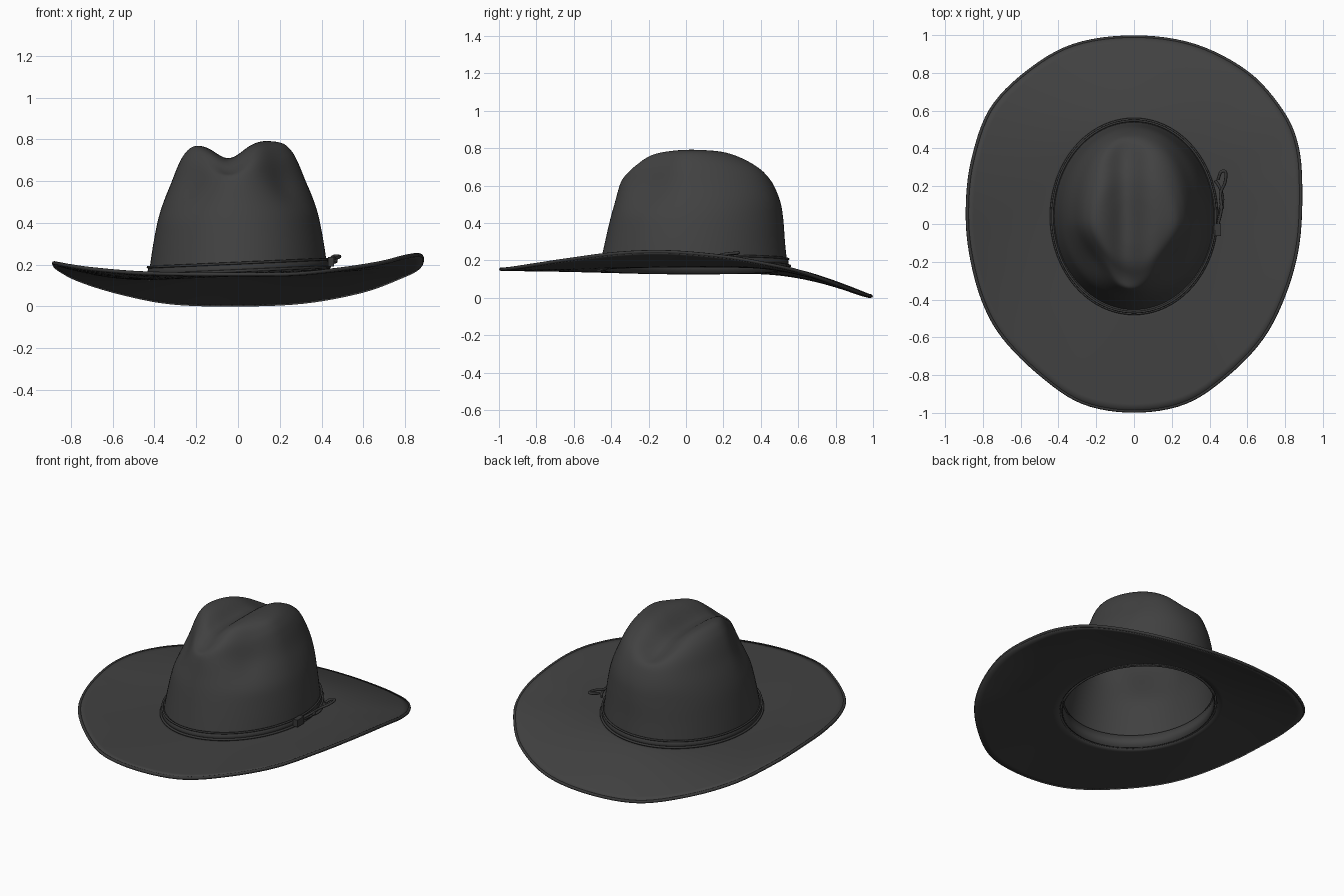
import bpy
import math
from mathutils import Vector

cube = bpy.data.objects.get("Cube")
if cube:
    bpy.data.objects.remove(cube, do_unlink=True)

CY, RX, RY = 0.04, 0.43, 0.505   # head opening centre and radii
SEG = 96


def material(name, value):
    m = bpy.data.materials.new(name)
    m.use_nodes = True
    colour = (value, value, value, 1)
    m.diffuse_color = colour
    bsdf = m.node_tree.nodes["Principled BSDF"]
    bsdf.inputs["Base Color"].default_value = colour
    bsdf.inputs["Roughness"].default_value = 0.9
    return m


felt = material("charcoal felt", 0.053)
trim = material("dark trim", 0.04)


def spline(points, steps, closed):
    """Catmull-Rom resampling of a list of tuples."""
    pts = [Vector(p) for p in points]
    n = len(pts)
    pick = (lambda i: pts[i % n]) if closed else (lambda i: pts[max(0, min(n - 1, i))])
    out = []
    for i in range(n if closed else n - 1):
        a, b, c, d = (pick(i + k) for k in (-1, 0, 1, 2))
        for s in range(steps):
            t = s / steps
            out.append(b + (c - a) * (t / 2) + (a * 2 - b * 5 + c * 4 - d) * (t * t / 2)
                       + (b * 3 - a - c * 3 + d) * (t ** 3 / 2))
    if not closed:
        out.append(pts[-1])
    return out


def loft(name, rings, mat, thickness=0, offset=-1, cap=None):
    """Skin closed rings of equal length, optionally closed by a centre point."""
    n = len(rings[0])
    verts = [p for ring in rings for p in ring]
    faces = [(r * n + i, r * n + (i + 1) % n, (r + 1) * n + (i + 1) % n, (r + 1) * n + i)
             for r in range(len(rings) - 1) for i in range(n)]
    if cap:
        last = len(verts) - n
        verts.append(cap)
        faces += [(last + i, last + (i + 1) % n, len(verts) - 1) for i in range(n)]
    mesh = bpy.data.meshes.new(name)
    mesh.from_pydata(verts, [], faces)
    mesh.materials.append(mat)
    ob = bpy.data.objects.new(name, mesh)
    bpy.context.collection.objects.link(ob)
    if thickness:
        mod = ob.modifiers.new("thickness", "SOLIDIFY")
        mod.thickness, mod.offset = thickness, offset
    bpy.ops.object.select_all(action="DESELECT")
    ob.select_set(True)
    bpy.context.view_layer.objects.active = ob
    bpy.ops.object.shade_smooth_by_angle(angle=math.radians(50))
    return ob


def cord(name, points, radius, closed=False):
    curve = bpy.data.curves.new(name, "CURVE")
    curve.dimensions = "3D"
    curve.bevel_depth, curve.bevel_resolution = radius, 2
    curve.use_fill_caps = True
    s = curve.splines.new("POLY")
    s.points.add(len(points) - 1)
    for p, co in zip(s.points, points):
        p.co = (*co, 1)
    s.use_cyclic_u = closed
    curve.materials.append(trim)
    ob = bpy.data.objects.new(name, curve)
    bpy.context.collection.objects.link(ob)


def smooth(lo, hi, v):
    t = max(0, min(1, (v - lo) / (hi - lo)))
    return t * t * (3 - 2 * t)


def base_z(x):
    return 0.162 + 0.045 * x


# Crown: half width, front y, back y, height
profile = [(0.43, -0.465, 0.545, 0.15), (0.41, -0.435, 0.53, 0.29), (0.385, -0.405, 0.52, 0.42),
           (0.357, -0.38, 0.505, 0.51), (0.32, -0.355, 0.47, 0.6), (0.288, -0.325, 0.42, 0.68),
           (0.258, -0.275, 0.345, 0.735), (0.215, -0.21, 0.25, 0.775), (0.14, -0.13, 0.16, 0.79),
           (0.07, -0.06, 0.09, 0.793), (0.015, 0, 0.035, 0.793)]


def crown_point(row, angle):
    hx, front, back, z = row
    mid = (front + back) / 2
    c, s = math.cos(angle), math.sin(angle)
    high = smooth(0.4, 0.68, z)
    # boxier at the back, pinched at the front
    power = 1 - 0.22 * high * max(0, s)
    x = hx * math.copysign(abs(c) ** power, c)
    y = mid + (back - front) / 2 * s
    x *= 1 - 0.25 * high * smooth(0.02, -0.3, y)
    # lengthwise crease between two ridges
    top = smooth(0.6, 0.75, z)
    crease = 0.082 * top * math.exp(-((x + 0.045) / 0.095) ** 2)
    # hollow on both sides of the front
    dent = 0.03 * high * math.exp(-((abs(x) - 0.22) / 0.08) ** 2 - ((y + 0.2) / 0.12) ** 2)
    tilt = 0.045 * x * (1 - 0.4 * smooth(0.2, 0.7, z))
    return Vector((x, y, z + tilt - crease - dent))


angles = [2 * math.pi * i / SEG for i in range(SEG)]
rows = spline(profile, 5, False)
crown = [[crown_point(row, a) for a in angles] for row in rows]
loft("crown", crown, felt, 0.014, cap=sum(crown[-1], Vector()) / SEG)

# Brim: rim path, counter-clockwise from the front
rim_path = [(0, -0.99, 0.16), (0.27, -0.945, 0.163), (0.49, -0.8, 0.185), (0.68, -0.6, 0.215),
            (0.8, -0.36, 0.245), (0.868, -0.1, 0.253), (0.882, 0.2, 0.228), (0.86, 0.42, 0.19),
            (0.78, 0.6, 0.15), (0.6, 0.8, 0.083), (0.32, 0.945, 0.03), (0, 0.99, 0.016),
            (-0.32, 0.945, 0.026), (-0.57, 0.8, 0.075), (-0.76, 0.6, 0.135), (-0.855, 0.33, 0.185),
            (-0.882, 0.08, 0.212), (-0.865, -0.15, 0.212), (-0.8, -0.4, 0.2), (-0.69, -0.6, 0.185),
            (-0.49, -0.8, 0.168), (-0.27, -0.945, 0.162)]
rim = spline(rim_path, 6, True)


def brim_point(edge, t):
    a = math.atan2((edge.y - CY) / RY, edge.x / RX)
    inner = Vector((RX * 0.98 * math.cos(a), CY + RY * 0.98 * math.sin(a), 0))
    inner.z = base_z(inner.x)
    p = inner.lerp(edge, t)
    bend = 1.9 - 0.6 * max(0, math.sin(a))
    p.z = inner.z + (edge.z - inner.z) * t ** bend
    return p


brim = [[brim_point(e, k / 14) for e in rim] for k in range(14, -1, -1)]
loft("brim", brim, felt, 0.018)
cord("brim_edge", [p - Vector((0, 0, 0.007)) for p in rim], 0.009, True)


# Hat band, its edging and the inner sweatband
def band_ring(scale, height):
    return [Vector((RX * scale * math.cos(a), CY + RY * scale * math.sin(a),
                    base_z(RX * math.cos(a)) + height)) for a in angles]


loft("hat_band", [band_ring(1.015, 0), band_ring(1.0, 0.045)], trim, 0.012)
cord("band_lower_edge", band_ring(1.02, 0.008), 0.007, True)
cord("band_upper_edge", band_ring(1.004, 0.045), 0.006, True)
loft("sweatband", [band_ring(0.955, -0.016), band_ring(0.94, 0.06)], felt, 0.008)

# Knot and loose cord tails on the left side
bpy.ops.mesh.primitive_cube_add(size=1, location=(0.445, -0.03, 0.213))
knot = bpy.context.object
knot.name = "band_knot"
knot.scale = (0.03, 0.065, 0.045)
knot.data.materials.append(trim)
bevel = knot.modifiers.new("bevel", "BEVEL")
bevel.width, bevel.segments = 0.008, 2

upper_tail = [(0.445, 0, 0.22), (0.463, 0.08, 0.23), (0.458, 0.16, 0.225),
              (0.482, 0.22, 0.235), (0.485, 0.275, 0.24), (0.46, 0.275, 0.24), (0.445, 0.235, 0.23)]
lower_tail = [(0.445, 0, 0.21), (0.455, 0.07, 0.21), (0.47, 0.13, 0.215),
              (0.455, 0.19, 0.215), (0.43, 0.23, 0.21)]
cord("upper_tail", spline(upper_tail, 6, False), 0.008)
cord("lower_tail", spline(lower_tail, 6, False), 0.008)
bpy.ops.mesh.primitive_uv_sphere_add(segments=12, ring_count=8, radius=0.014, location=(0.463, 0.09, 0.222))
bead = bpy.context.object
bead.name = "cord_bead"
bead.data.materials.append(trim)
bpy.ops.object.shade_smooth()
